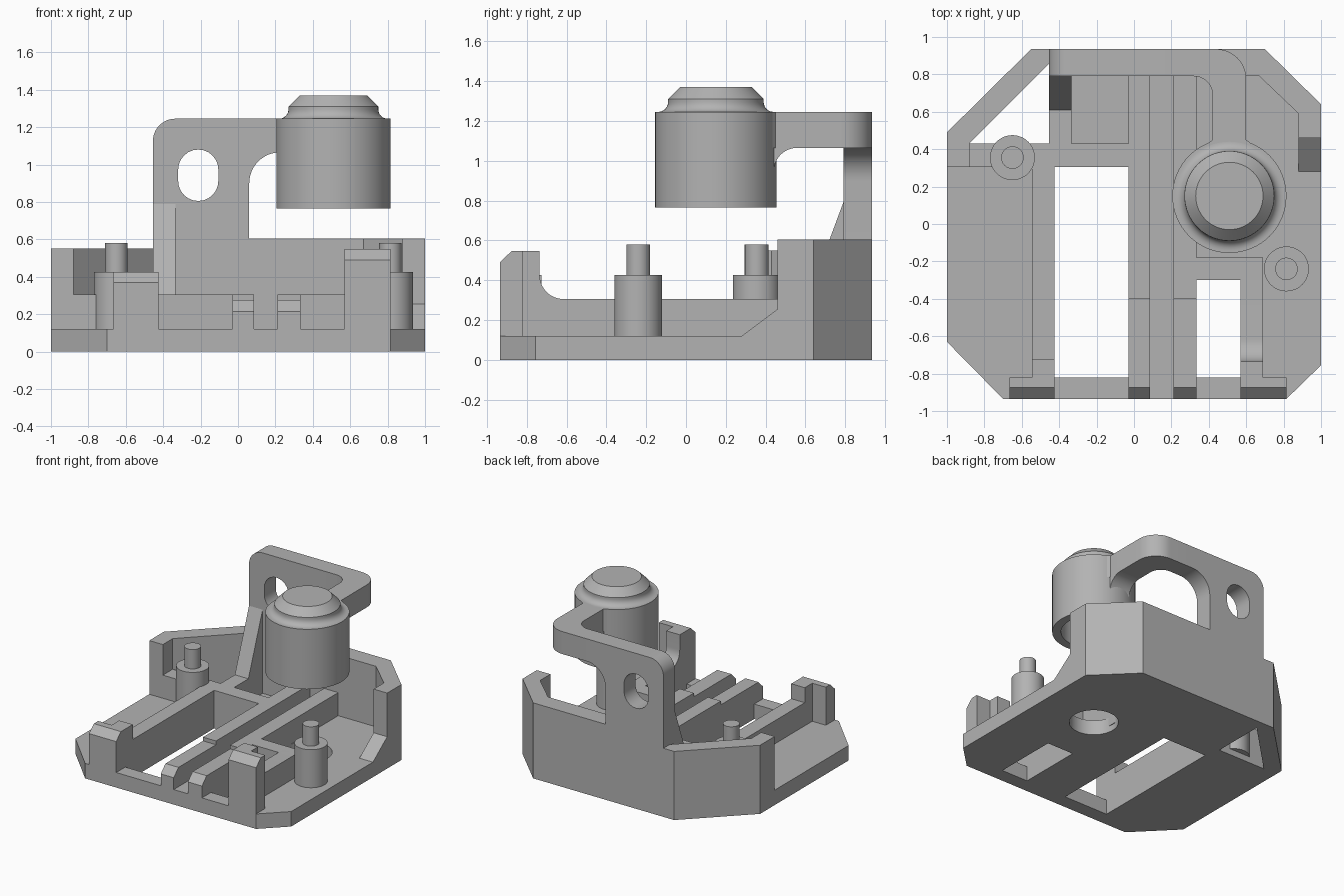
import bpy, bmesh, math

default = bpy.data.objects.get("Cube")
if default:
    bpy.data.objects.remove(default, do_unlink=True)

grey = bpy.data.materials.new("plain grey")
grey.use_nodes = True
tone = (0.45, 0.45, 0.45, 1)
grey.diffuse_color = tone
grey.node_tree.nodes["Principled BSDF"].inputs["Base Color"].default_value = tone

FLOOR, RAIL, EDGE = 0.12, 0.305, 0.935
SUNK = 0.05     # parts start inside the floor plate


def finish(name, bm):
    bmesh.ops.recalc_face_normals(bm, faces=bm.faces)
    mesh = bpy.data.meshes.new(name)
    bm.to_mesh(mesh)
    bm.free()
    mesh.materials.append(grey)
    ob = bpy.data.objects.new(name, mesh)
    bpy.context.collection.objects.link(ob)
    return ob


def prism(name, pts, lo, hi, axis="z"):
    """Extrude a flat outline along one axis."""
    place = {"x": lambda a, b, d: (d, a, b),
             "y": lambda a, b, d: (a, d, b),
             "z": lambda a, b, d: (a, b, d)}[axis]
    bm = bmesh.new()
    ends = [[bm.verts.new(place(a, b, d)) for a, b in pts] for d in (lo, hi)]
    bm.faces.new(ends[0])
    bm.faces.new(ends[1])
    n = len(pts)
    for i in range(n):
        j = (i + 1) % n
        bm.faces.new((ends[0][i], ends[0][j], ends[1][j], ends[1][i]))
    return finish(name, bm)


def rect(x0, x1, y0, y1):
    return [(x0, y0), (x1, y0), (x1, y1), (x0, y1)]


def block(name, x0, x1, y0, y1, top):
    return prism(name, rect(x0, x1, y0, y1), SUNK, top)


def arc(cx, cy, r, start, end, steps=12):
    angles = [math.radians(start + (end - start) * i / steps) for i in range(steps + 1)]
    return [(cx + r * math.cos(a), cy + r * math.sin(a)) for a in angles]


def lathe(name, cx, cy, profile, steps=64):
    bm = bmesh.new()
    verts = [bm.verts.new((cx + r, cy, z)) for r, z in profile]
    edges = [bm.edges.new(pair) for pair in zip(verts, verts[1:])]
    bmesh.ops.spin(bm, geom=verts + edges, cent=(cx, cy, 0), axis=(0, 0, 1),
                   angle=math.tau, steps=steps, use_merge=True)
    bmesh.ops.remove_doubles(bm, verts=bm.verts, dist=0.0005)
    return finish(name, bm)


def cut(ob, cutters):
    for c in cutters:
        c.hide_render = True
        m = ob.modifiers.new("cut", "BOOLEAN")
        m.operation, m.solver, m.object = "DIFFERENCE", "EXACT", c
    graph = bpy.context.evaluated_depsgraph_get()
    ob.data = bpy.data.meshes.new_from_object(ob.evaluated_get(graph))
    ob.modifiers.clear()
    for c in cutters:
        bpy.data.objects.remove(c, do_unlink=True)


# Floor plate with its openings
floor = prism("floor_plate", [(-1, -0.63), (-0.7, -EDGE), (0.815, -EDGE), (1, -0.755),
                              (1, 0.64), (0.7, EDGE), (-0.55, EDGE), (-1, 0.49)], 0, FLOOR)
openings = [rect(-0.425, -0.03, -0.82, RAIL), rect(0.335, 0.57, -0.82, -0.3),
            [(-0.88, 0.43), (-0.455, 0.43), (-0.455, 0.855)],
            arc(0.51, 0.15, 0.18, 0, 352.5, 47)]
cut(floor, [prism("opening_cutter", o, -0.1, 0.3) for o in openings])

# Outer walls
prism("right_back_wall", [(1, 0.46), (1, 0.64), (0.7, EDGE), (-0.455, EDGE), (-0.455, 0.79),
                          (0.67, 0.79), (0.88, 0.59), (0.88, 0.46)], SUNK, 0.605)
prism("left_back_wall", [(-1, RAIL), (-1, 0.49), (-0.55, EDGE), (-0.455, EDGE),
                         (-0.455, 0.855), (-0.88, 0.43), (-0.88, RAIL)], SUNK, 0.55)
prism("wall_ramp", [(0.28, SUNK), (0.28, FLOOR), (0.46, 0.255), (0.46, SUNK)], 0.88, 1, "x")

# Centre ribs with a step and a chamfered nose
for name, x in (("left_rib", -0.03), ("right_rib", 0.21)):
    prism(name, [(-EDGE, SUNK), (-EDGE, 0.215), (-0.875, 0.275), (-0.4, 0.275),
                 (-0.4, RAIL), (0.8, RAIL), (0.8, SUNK)], x, x + (0.115 if x < 0 else 0.125), "x")

# Rails and crossbars
block("left_crossbar", -0.9, -0.03, RAIL, 0.43, RAIL)
block("left_rail", -0.545, -0.425, -0.82, 0.31, RAIL)
block("strut_foot", -0.455, -0.335, 0.42, 0.8, RAIL)
block("right_crossbar", 0.335, 0.69, -0.3, -0.18, RAIL)

# Front corner posts, each with a narrower block behind
def post(name, x0, x1, top):
    prism(name, [(-EDGE, SUNK), (-EDGE, top - 0.057), (-0.875, top), (-0.82, top),
                 (-0.82, SUNK)], x0, x1, "x")

post("left_front_post", -0.665, -0.425, 0.425)
block("left_post_back", -0.545, -0.425, -0.83, -0.725, 0.425)
post("right_front_post", 0.57, 0.815, 0.547)
prism("right_rail", [(-0.83, SUNK), (-0.83, 0.547), (-0.735, 0.547)]
      + arc(-0.615, 0.425, 0.12, 180, 270) + [(-0.18, RAIL), (-0.18, SUNK)], 0.57, 0.69, "x")

# Locating pins
for name, x, y in (("left_pin", -0.65, 0.355), ("right_pin", 0.815, -0.24)):
    lathe(name, x, y, [(0, SUNK), (0.12, SUNK), (0.12, 0.425), (0.06, 0.425),
                       (0.06, 0.58), (0, 0.58)], 48)

# Upright plate with slot and sloping brace
plate = prism("upright_plate", [(-0.455, 0.4), (0.06, 0.4)] + arc(0.225, 0.9, 0.165, 180, 90)
              + [(0.225, 1.245)] + arc(-0.335, 1.125, 0.12, 90, 180), 0.79, EDGE, "y")
slot = arc(-0.2125, 0.9125, 0.1075, 180, 360) + arc(-0.2125, 0.9725, 0.1075, 0, 180)
cut(plate, [prism("slot_cutter", slot, 0.7, 1.0, "y")])
prism("brace", [(0.61, RAIL), (0.79, 0.79), (0.8, 0.79), (0.8, RAIL)], -0.455, -0.335, "x")

# Bent arm and the fillet below its end
prism("arm", [(0.225, EDGE)] + arc(0.44, EDGE - 0.16, 0.16, 90, 0)
      + [(0.6, 0.45), (0.66, 0.405), (0.6, 0.4), (0.42, 0.4), (0.36, 0.405), (0.42, 0.45)]
      + arc(0.32, 0.69, 0.1, 0, 90) + [(0.225, 0.79)], 1.065, 1.245)
prism("arm_fillet", [(0.4, 1.1), (0.4, 0.945)] + arc(0.56, 0.945, 0.12, 180, 90)
      + [(0.56, 1.1)], 0.42, 0.6, "x")

# Hollow barrel with stepped cap
lathe("barrel", 0.51, 0.15, [(0, 1.2), (0.24, 1.2), (0.24, 0.765), (0.305, 0.765), (0.305, 1.245)]
      + arc(0.29, 1.295, 0.05, 270, 180, 6) + [(0.24, 1.31), (0.18, 1.37), (0, 1.37)])

# Smooth round surfaces, keep hard edges
bpy.ops.object.select_all(action="DESELECT")
for ob in bpy.context.scene.objects:
    if ob.type == "MESH" and ob.data.materials and ob.data.materials[0] == grey:
        ob.select_set(True)
        bpy.context.view_layer.objects.active = ob
bpy.ops.object.shade_smooth_by_angle(angle=math.radians(25))
